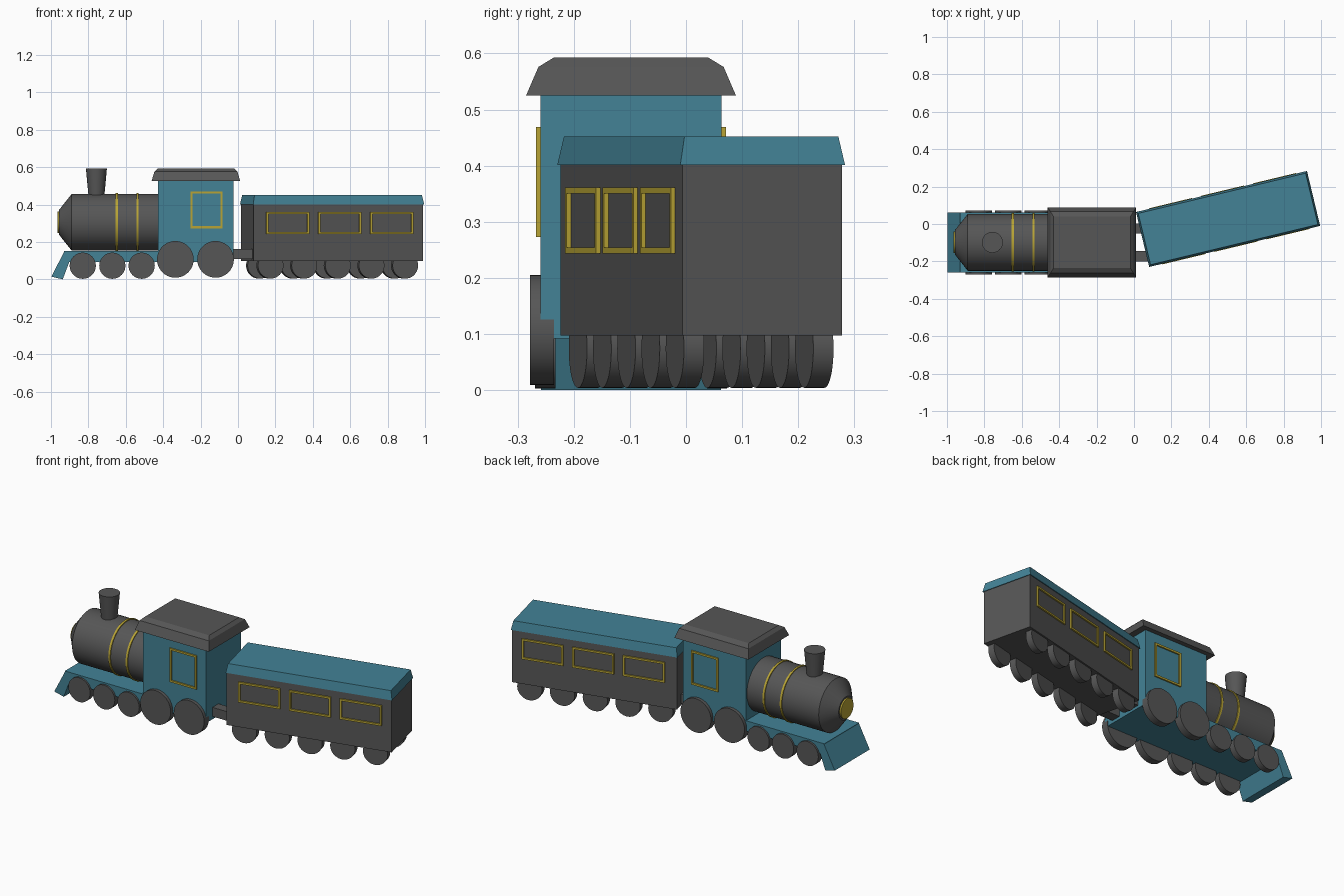
import bpy, bmesh, math
from mathutils import Matrix, Vector

old = bpy.data.objects.get("Cube")
if old:
    bpy.data.objects.remove(old, do_unlink=True)


def material(name, rgb):
    m = bpy.data.materials.new(name)
    m.use_nodes = True
    m.diffuse_color = (*rgb, 1)
    m.node_tree.nodes["Principled BSDF"].inputs["Base Color"].default_value = (*rgb, 1)
    return m


blue = material("teal blue", (0.056, 0.225, 0.305))
grey = material("dark grey", (0.093, 0.093, 0.093))
gold = material("gold", (0.48, 0.37, 0.035))

# Local frames of the engine and of the turned carriage
ENGINE = Matrix.Translation((0, -0.098, 0))
CARRIAGE = Matrix.Translation((0.503, 0.027, 0)) @ Matrix.Rotation(math.radians(13.5), 4, 'Z')


def finish(name, bm, mat, frame, smooth=False):
    bmesh.ops.recalc_face_normals(bm, faces=bm.faces)
    me = bpy.data.meshes.new(name)
    bm.to_mesh(me)
    bm.free()
    me.materials.append(mat)
    ob = bpy.data.objects.new(name, me)
    bpy.context.collection.objects.link(ob)
    ob.matrix_world = frame
    if smooth:
        bpy.ops.object.select_all(action='DESELECT')
        ob.select_set(True)
        bpy.context.view_layer.objects.active = ob
        bpy.ops.object.shade_smooth_by_angle(angle=math.radians(25))
    return ob


def add_box(bm, lo, hi):
    lo, hi = Vector(lo), Vector(hi)
    m = Matrix.Translation((lo + hi) / 2) @ Matrix.Diagonal((*(hi - lo), 1))
    bmesh.ops.create_cube(bm, size=1, matrix=m)


def box(name, lo, hi, mat, frame):
    bm = bmesh.new()
    add_box(bm, lo, hi)
    return finish(name, bm, mat, frame)


def loft(bm, rings):
    """Skin closed rings of points and cap both ends."""
    rows = [[bm.verts.new(p) for p in ring] for ring in rings]
    n = len(rows[0])
    for a, b in zip(rows, rows[1:]):
        for i in range(n):
            j = (i + 1) % n
            bm.faces.new((a[i], a[j], b[j], b[i]))
    bm.faces.new(rows[0])
    bm.faces.new(rows[-1])


def turned(name, profile, axis, centre, mat, frame, sides=40):
    """Round part from (position, radius) pairs along an axis."""
    turn = {'X': Matrix.Rotation(math.pi / 2, 4, 'Y'),
            'Y': Matrix.Rotation(-math.pi / 2, 4, 'X'),
            'Z': Matrix()}[axis]
    place = Matrix.Translation(centre) @ turn
    steps = [math.tau * i / sides for i in range(sides)]
    bm = bmesh.new()
    loft(bm, [[place @ Vector((r * math.cos(a), r * math.sin(a), h)) for a in steps]
              for h, r in profile])
    return finish(name, bm, mat, frame, smooth=True)


def hip_roof(name, x0, x1, half, levels, mat, frame):
    """Roof from (height, x inset, y inset) levels."""
    bm = bmesh.new()
    loft(bm, [[(x0 + dx, dy - half, z), (x1 - dx, dy - half, z),
               (x1 - dx, half - dy, z), (x0 + dx, half - dy, z)] for z, dx, dy in levels])
    return finish(name, bm, mat, frame)


def window_frame(name, cx, w, z0, z1, wall, side, bar, frame):
    """Four bars standing proud of a side wall."""
    bm = bmesh.new()
    a, b = sorted((side * (wall - 0.004), side * (wall + 0.008)))
    x0, x1 = cx - w / 2, cx + w / 2
    for xa, xb, za, zb in ((x0, x1, z0, z0 + bar), (x0, x1, z1 - bar, z1),
                           (x0, x0 + bar, z0 + bar, z1 - bar),
                           (x1 - bar, x1, z0 + bar, z1 - bar)):
        add_box(bm, (xa, a, za), (xb, b, zb))
    return finish(name, bm, gold, frame)


def wheel(name, x, z, r, inner, outer, side, frame):
    return turned(name, [(side * inner, r), (side * outer, r)], 'Y', (x, 0, z), grey, frame)


SIDES = (("left", 1), ("right", -1))

# Engine body
box("engine_base", (-0.93, -0.16, 0.092), (-0.024, 0.16, 0.152), blue, ENGINE)
box("cab", (-0.428, -0.161, 0.092), (-0.024, 0.161, 0.526), blue, ENGINE)
hip_roof("cab_roof", -0.462, 0.012, 0.187,
         [(0.525, 0, 0), (0.576, 0.015, 0.022), (0.593, 0.032, 0.05)], grey, ENGINE)

# Sloping front guard
bm = bmesh.new()
guard = [(-0.998, 0.015), (-0.937, 0.0), (-0.884, 0.142), (-0.927, 0.152)]
loft(bm, [[(x, y, z) for x, z in guard] for y in (-0.16, 0.16)])
finish("front_guard", bm, blue, ENGINE)

# Boiler with its fittings
AXIS = (0, 0, 0.305)
turned("boiler", [(-0.957, 0.066), (-0.889, 0.152), (-0.42, 0.152)], 'X', AXIS, grey, ENGINE)
turned("boiler_cap", [(-0.966, 0.057), (-0.95, 0.057)], 'X', AXIS, gold, ENGINE)
for label, x in (("front", -0.648), ("rear", -0.537)):
    turned("boiler_band_" + label, [(x - 0.006, 0.157), (x + 0.006, 0.157)],
           'X', AXIS, gold, ENGINE)
turned("chimney", [(0.43, 0.041), (0.592, 0.056)], 'Z', (-0.757, 0, 0), grey, ENGINE)

for label, s in SIDES:
    # Engine wheels, cab windows and couplers
    for i, x in enumerate((-0.83, -0.672, -0.515)):
        wheel(f"small_wheel_{label}_{i + 1}", x, 0.073, 0.07, 0.135, 0.171, s, ENGINE)
    for i, x in enumerate((-0.335, -0.12)):
        wheel(f"large_wheel_{label}_{i + 1}", x, 0.107, 0.098, 0.137, 0.18, s, ENGINE)
    window_frame("cab_window_" + label, -0.168, 0.172, 0.273, 0.469, 0.161, s, 0.011, ENGINE)
    y = s * 0.074
    box("coupler_" + label, (-0.03, y - 0.028, 0.108), (0.085, y + 0.028, 0.161), grey, ENGINE)

    # Carriage wheels and windows
    for i in range(5):
        wheel(f"carriage_wheel_{label}_{i + 1}", (i - 2) * 0.185, 0.074, 0.07,
              0.1, 0.137, s, CARRIAGE)
    for i in range(3):
        window_frame(f"carriage_window_{label}_{i + 1}", 0.006 + (i - 1) * 0.286, 0.236,
                     0.243, 0.361, 0.146, s, 0.011, CARRIAGE)

# Carriage body and roof
box("carriage_body", (-0.466, -0.146, 0.097), (0.466, 0.146, 0.402), grey, CARRIAGE)
hip_roof("carriage_roof", -0.47, 0.47, 0.151,
         [(0.401, 0, 0), (0.452, 0.01, 0.01)], blue, CARRIAGE)
